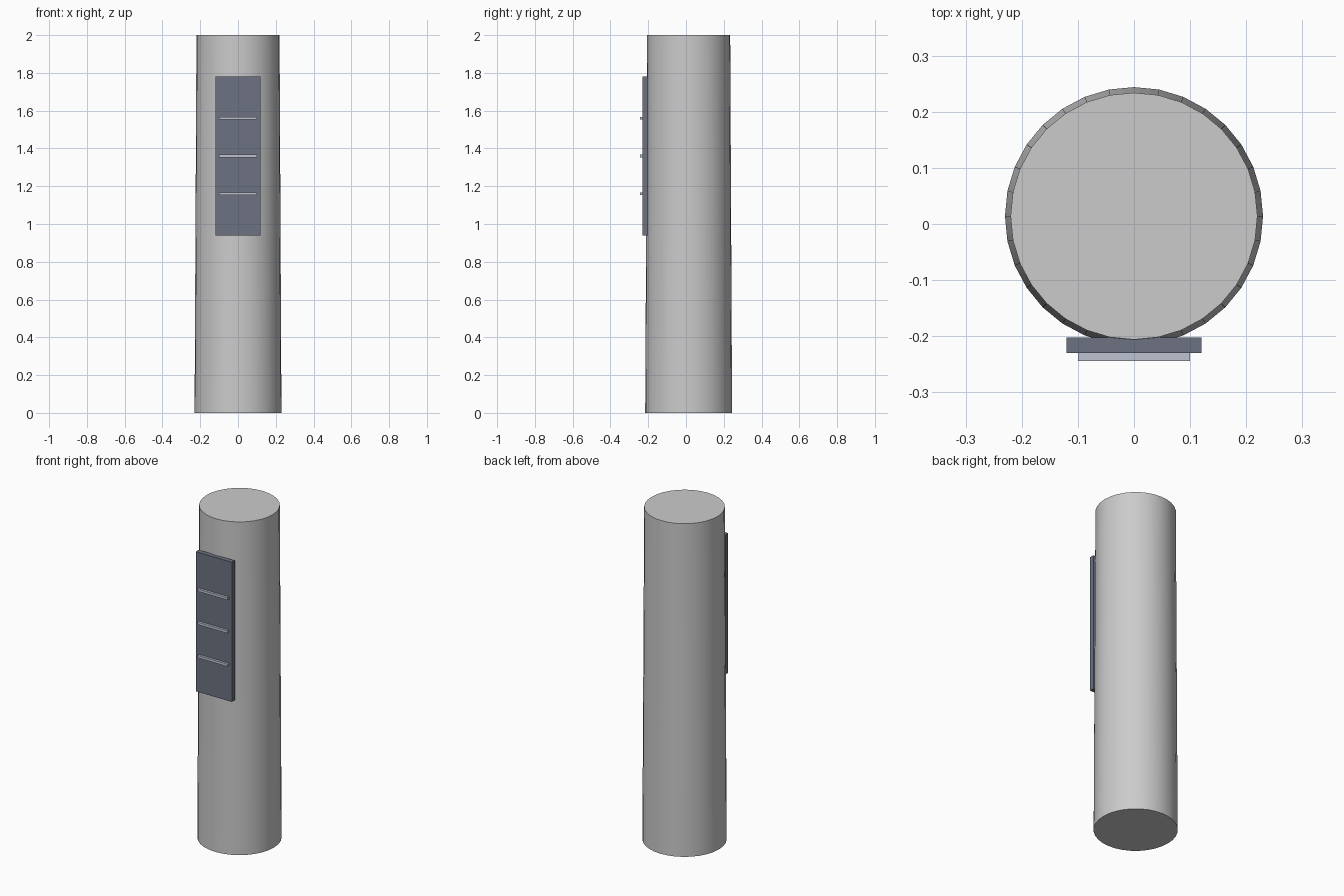
import bpy

if "Cube" in bpy.data.objects:
    bpy.data.objects.remove(bpy.data.objects["Cube"])


def material(name, rgb):
    mat = bpy.data.materials.new(name)
    mat.diffuse_color = (*rgb, 1.0)
    mat.use_nodes = True
    mat.node_tree.nodes["Principled BSDF"].inputs["Base Color"].default_value = mat.diffuse_color
    return mat


def box(name, lo, hi, mat):
    centre = [(a + b) / 2 for a, b in zip(lo, hi)]
    bpy.ops.mesh.primitive_cube_add(size=1, location=centre)
    obj = bpy.context.object
    obj.name = name
    obj.scale = [b - a for a, b in zip(lo, hi)]
    bpy.ops.object.transform_apply(location=False, rotation=False, scale=True)
    obj.data.materials.append(mat)
    return obj


panel_mat = material("dark_panel", (0.15, 0.17, 0.22))
rib_mat = material("pale_rib", (0.52, 0.55, 0.65))

# Slightly tapered round column
bpy.ops.mesh.primitive_cone_add(vertices=32, radius1=0.23, radius2=0.22,
                                depth=2.0, location=(0, 0.014, 1.0))
bpy.context.object.name = "column"
bpy.ops.object.shade_smooth_by_angle()

# Flat panel on the front
box("front_panel", (-0.12, -0.23, 0.94), (0.12, -0.202, 1.78), panel_mat)

# Three thin ribs across the panel
for i in range(3):
    z = 1.16 + 0.2 * i
    box(f"panel_rib_{i + 1}", (-0.10, -0.244, z - 0.0075),
        (0.10, -0.228, z + 0.0075), rib_mat)
